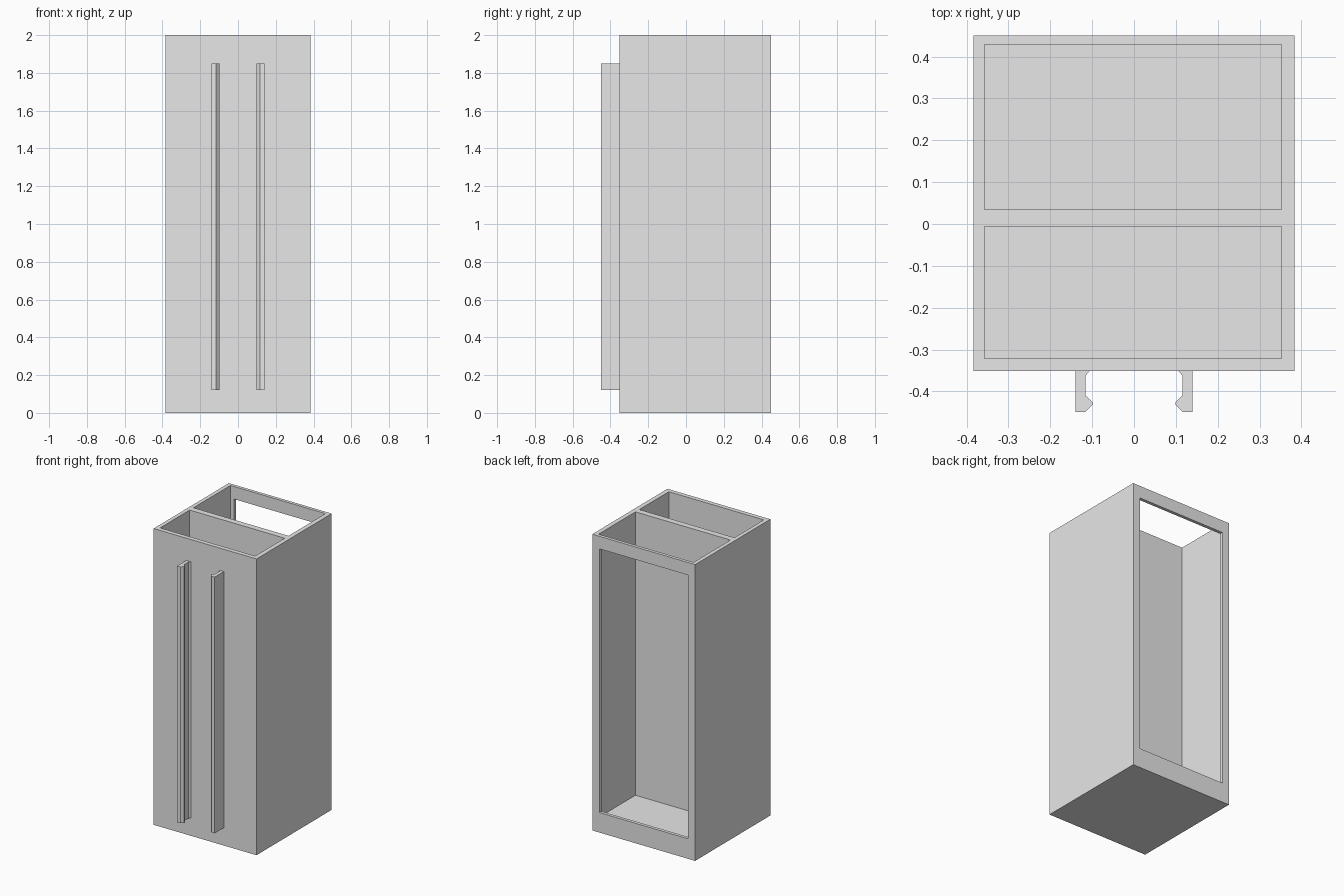
import bpy
import bmesh

default = bpy.data.objects.get("Cube")
if default:
    bpy.data.objects.remove(default, do_unlink=True)

grey = bpy.data.materials.new("plain_grey")
grey.use_nodes = True
grey.diffuse_color = (0.8, 0.8, 0.8, 1)
grey.node_tree.nodes["Principled BSDF"].inputs["Base Color"].default_value = (0.8, 0.8, 0.8, 1)


def prism(name, outline, z0, z1):
    """Extrude a flat xy outline from z0 up to z1."""
    bm = bmesh.new()
    base = bm.faces.new([bm.verts.new((x, y, z0)) for x, y in outline])
    top = bmesh.ops.extrude_face_region(bm, geom=[base])["geom"]
    for v in top:
        if isinstance(v, bmesh.types.BMVert):
            v.co.z = z1
    bmesh.ops.recalc_face_normals(bm, faces=bm.faces)
    mesh = bpy.data.meshes.new(name)
    bm.to_mesh(mesh)
    bm.free()
    mesh.materials.append(grey)
    obj = bpy.data.objects.new(name, mesh)
    bpy.context.collection.objects.link(obj)
    return obj


def box(name, x0, x1, y0, y1, z0, z1):
    return prism(name, [(x0, y0), (x1, y0), (x1, y1), (x0, y1)], z0, z1)


# Open-topped case with two compartments and a window in the back wall
case = box("case", -0.384, 0.384, -0.351, 0.451, 0, 2)
FLOOR = 0.087
cutters = [
    box("front_compartment_cutter", -0.357, 0.353, -0.321, -0.006, FLOOR, 2.1),
    box("back_compartment_cutter", -0.357, 0.353, 0.035, 0.429, FLOOR, 2.1),
    box("back_window_cutter", -0.331, 0.331, 0.4, 0.5, 0.135, 1.915),
]
for cutter in cutters:
    cutter.hide_render = True
    mod = case.modifiers.new(cutter.name, "BOOLEAN")
    mod.operation = "DIFFERENCE"
    mod.solver = "EXACT"
    mod.object = cutter

# Bake the cuts and drop the cutters
depsgraph = bpy.context.evaluated_depsgraph_get()
baked = bpy.data.meshes.new_from_object(case.evaluated_get(depsgraph))
case.modifiers.clear()
case.data = baked
for cutter in cutters:
    bpy.data.objects.remove(cutter, do_unlink=True)

# Pair of full-height clip rails with inward hooked lips
rail = [(0.14, -0.351), (0.14, -0.449), (0.116, -0.449), (0.099, -0.432),
        (0.099, -0.426), (0.116, -0.41), (0.116, -0.363), (0.106, -0.351)]
for name, side in (("left_clip_rail", 1), ("right_clip_rail", -1)):
    prism(name, [(side * x, y) for x, y in rail], 0.12, 1.85)
